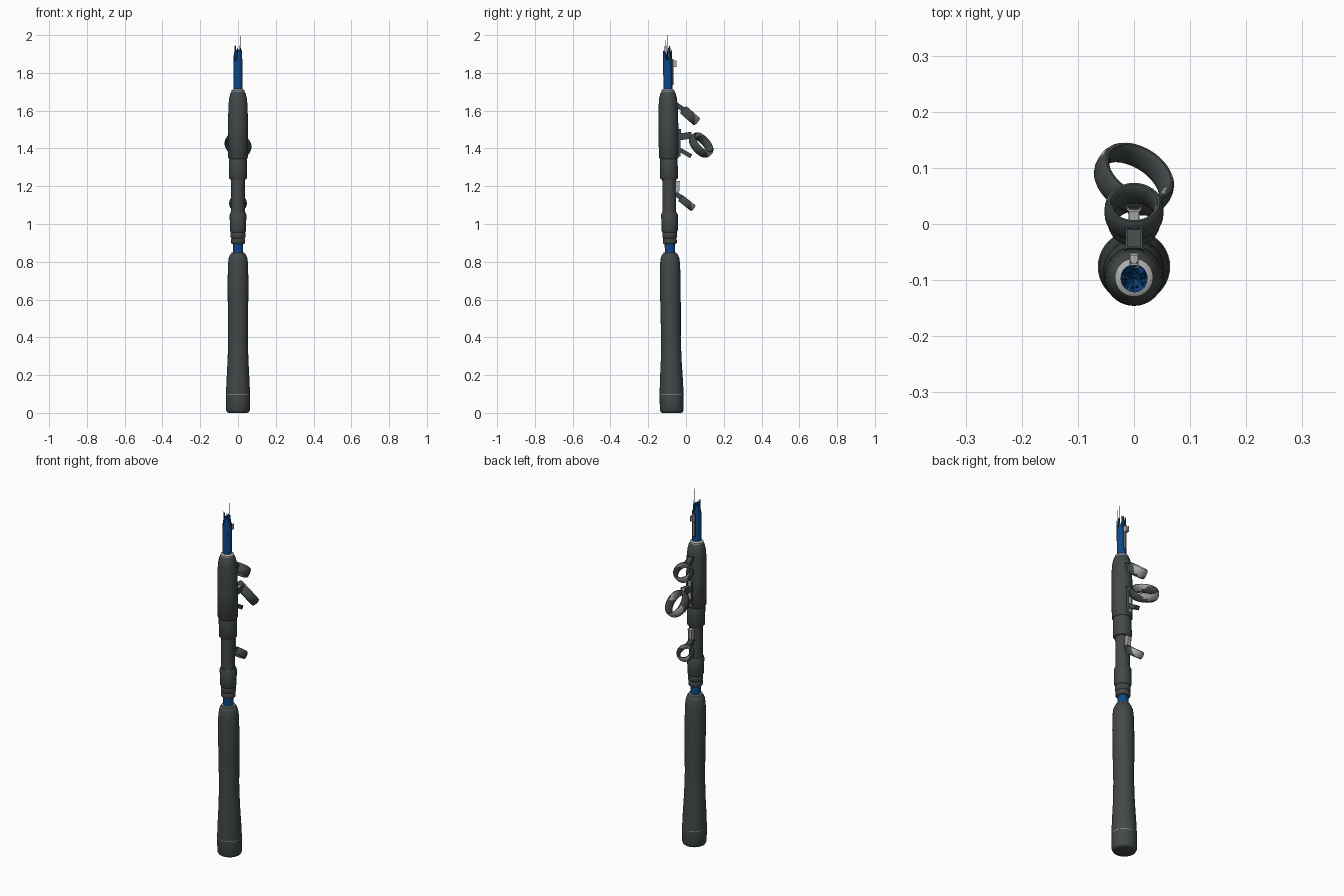
import bpy, bmesh, math, random
from mathutils import Vector, Matrix

random.seed(4)
old = bpy.data.objects.get("Cube")
if old:
    bpy.data.objects.remove(old, do_unlink=True)


def material(name, rgb):
    m = bpy.data.materials.new(name)
    m.use_nodes = True
    m.diffuse_color = (*rgb, 1)
    m.node_tree.nodes["Principled BSDF"].inputs["Base Color"].default_value = (*rgb, 1)
    return m


DARK = material("dark grey foam", (0.055, 0.064, 0.064))
BLUE = material("blue blank", (0.004, 0.065, 0.24))
GREY = material("light grey metal", (0.42, 0.42, 0.42))
BLACK = material("black fibre", (0.015, 0.017, 0.02))


def axis(z):
    """Centre of the slightly leaning rod at height z."""
    return Vector((0, -0.075 - 0.012 * z, z))


def finish(name, bm, mats, rule=None, smooth=True):
    bmesh.ops.recalc_face_normals(bm, faces=bm.faces)
    bm.normal_update()
    if rule:
        for f in bm.faces:
            f.material_index = int(rule(f))
    mesh = bpy.data.meshes.new(name)
    bm.to_mesh(mesh)
    bm.free()
    ob = bpy.data.objects.new(name, mesh)
    bpy.context.collection.objects.link(ob)
    for m in mats:
        mesh.materials.append(m)
    if smooth:
        bpy.ops.object.select_all(action='DESELECT')
        ob.select_set(True)
        bpy.context.view_layer.objects.active = ob
        bpy.ops.object.shade_smooth_by_angle(angle=math.radians(40))
    return ob


def lathe(name, profile, mat, sides=40):
    """Turned part from (radius, height) pairs, capped at both ends."""
    bm = bmesh.new()
    rings = []
    for r, z in profile:
        c = axis(z)
        rings.append([bm.verts.new(c + Vector((r * math.cos(a), r * math.sin(a), 0)))
                      for a in (2 * math.pi * i / sides for i in range(sides))])
    for lo, hi in zip(rings, rings[1:]):
        for i in range(sides):
            j = (i + 1) % sides
            bm.faces.new((lo[i], lo[j], hi[j], hi[i]))
    bm.faces.new(rings[0])
    bm.faces.new(rings[-1])
    return finish(name, bm, [mat])


def guide_ring(name, centre, normal, radius, wire, depth):
    """Band-shaped line guide: a torus stretched along its own axis."""
    bm = bmesh.new()
    around, across = 40, 14
    turn = Vector(normal).to_track_quat('Z', 'Y').to_matrix()
    grid = []
    for i in range(around):
        a = 2 * math.pi * i / around
        row = []
        for j in range(across):
            b = 2 * math.pi * j / across
            r = radius + wire * math.cos(b)
            p = Vector((r * math.cos(a), r * math.sin(a), depth * math.sin(b)))
            row.append(bm.verts.new(Vector(centre) + turn @ p))
        grid.append(row)
    for i in range(around):
        n = grid[(i + 1) % around]
        for j in range(across):
            k = (j + 1) % across
            bm.faces.new((grid[i][j], n[j], n[k], grid[i][k]))
    # metal shows on the outward and underside faces
    return finish(name, bm, [DARK, GREY],
                  lambda f: f.normal.y > 0.5 and f.normal.z < 0.35)


def strut(name, a, b, width, thick, mats=(DARK, GREY)):
    """Flat bar between two points, bare metal on its broad faces."""
    a, b = Vector(a), Vector(b)
    d = b - a
    side = Vector((1, 0, 0))
    up = d.cross(side).normalized()
    bm = bmesh.new()
    bmesh.ops.create_cube(bm, size=1)
    m = Matrix((side * width, d, up * thick)).transposed().to_4x4()
    bm.transform(Matrix.Translation((a + b) / 2) @ m)
    bmesh.ops.bevel(bm, geom=bm.edges[:], offset=0.003, segments=2, affect='EDGES')
    return finish(name, bm, list(mats), lambda f: abs(f.normal.x) < 0.6)


# Handle and grips
lathe("rear_grip", [(0.05, 0.0), (0.058, 0.004), (0.063, 0.015), (0.064, 0.09),
                    (0.061, 0.17), (0.055, 0.28), (0.052, 0.4), (0.054, 0.55),
                    (0.055, 0.7), (0.053, 0.79), (0.049, 0.82), (0.042, 0.838),
                    (0.034, 0.845)], DARK)
lathe("butt_seam", [(0.0645, 0.094), (0.0645, 0.097)], GREY)
lathe("rear_grip_trim", [(0.035, 0.835), (0.035, 0.85)], GREY)
lathe("lower_blank", [(0.027, 0.83), (0.027, 0.91)], BLUE)

# Reel seat
lathe("seat_lock_rings", [(0.033, 0.895), (0.037, 0.9), (0.037, 0.92), (0.034, 0.924),
                          (0.039, 0.93), (0.039, 0.952), (0.036, 0.957)], DARK)
lathe("seat_lower_hood", [(0.038, 0.955), (0.043, 0.965), (0.044, 1.05), (0.039, 1.062)], DARK)
lathe("seat_body", [(0.036, 1.055), (0.036, 1.25)], DARK)
lathe("seat_upper_hood", [(0.042, 1.235), (0.047, 1.243), (0.047, 1.34), (0.044, 1.352)], DARK)

# Fore grip
lathe("fore_grip", [(0.047, 1.345), (0.052, 1.352), (0.053, 1.5), (0.051, 1.62),
                    (0.047, 1.665), (0.041, 1.69), (0.033, 1.702)], DARK)
lathe("fore_grip_trim", [(0.034, 1.693), (0.034, 1.708), (0.026, 1.714)], GREY)

# Broken blank with a jagged end
bm = bmesh.new()
sides = 20
lower, upper = [], []
for i in range(sides):
    a = 2 * math.pi * i / sides
    for ring, z in ((lower, 1.69), (upper, 1.89 + random.uniform(-0.035, 0.04))):
        ring.append(bm.verts.new(axis(z) + Vector((math.cos(a), math.sin(a), 0)) * 0.024))
for i in range(sides):
    j = (i + 1) % sides
    bm.faces.new((lower[i], lower[j], upper[j], upper[i]))
inside = bm.verts.new(axis(1.84))
for i in range(sides):
    bm.faces.new((upper[i], upper[(i + 1) % sides], inside))
finish("broken_blank", bm, [BLUE])

# Splinters standing out of the break
for name, mat, count, low, high, r in (("blue_splinters", BLUE, 9, 1.9, 1.95, 0.006),
                                       ("black_splinters", BLACK, 6, 1.92, 1.96, 0.003),
                                       ("grey_fibres", GREY, 5, 1.94, 1.975, 0.0018)):
    bm = bmesh.new()
    for i in range(count):
        a = 2 * math.pi * (i + random.random() * 0.6) / count
        top = 2.0 if (mat is BLACK and i == 0) else random.uniform(low, high)
        base = 1.82
        spot = axis(base) + Vector((math.cos(a), math.sin(a), 0)) * random.uniform(0.012, 0.021)
        bmesh.ops.create_cone(bm, cap_ends=True, segments=5, radius1=r, radius2=r * 0.15,
                              depth=top - base,
                              matrix=Matrix.Translation(spot + Vector((0, 0, (top - base) / 2))))
    finish(name, bm, [mat], smooth=False)

# Line guides
guide_ring("top_guide", (0, 0.022, 1.573), (0, -0.66, -0.75), 0.044, 0.009, 0.026)
guide_ring("large_guide", (0, 0.08, 1.418), (-0.42, -0.66, -0.6), 0.064, 0.01, 0.024)
guide_ring("lower_guide", (0, 0.005, 1.11), (0, -0.62, -0.78), 0.039, 0.008, 0.02)

# Guide feet and struts
strut("large_guide_strut", (0, -0.045, 1.46), (0, 0.028, 1.47), 0.02, 0.03)
strut("large_guide_brace", (0, -0.045, 1.4), (0, 0.025, 1.36), 0.016, 0.016, (DARK, DARK))
strut("large_guide_foot", (0, -0.038, 1.36), (0, -0.036, 1.5), 0.026, 0.012)
strut("top_guide_link", (0, -0.05, 1.63), (0, -0.012, 1.605), 0.03, 0.02, (DARK, DARK))
strut("lower_guide_foot", (0, -0.048, 1.17), (0, -0.045, 1.225), 0.022, 0.018, (GREY, GREY))
strut("lower_guide_link", (0, -0.055, 1.16), (0, -0.025, 1.14), 0.026, 0.02, (DARK, DARK))
strut("tip_foot", (0, -0.074, 1.74), (0, -0.074, 1.87), 0.016, 0.008)
strut("tip_foot_nub", (0, -0.064, 1.835), (0, -0.064, 1.862), 0.016, 0.024, (GREY, GREY))
